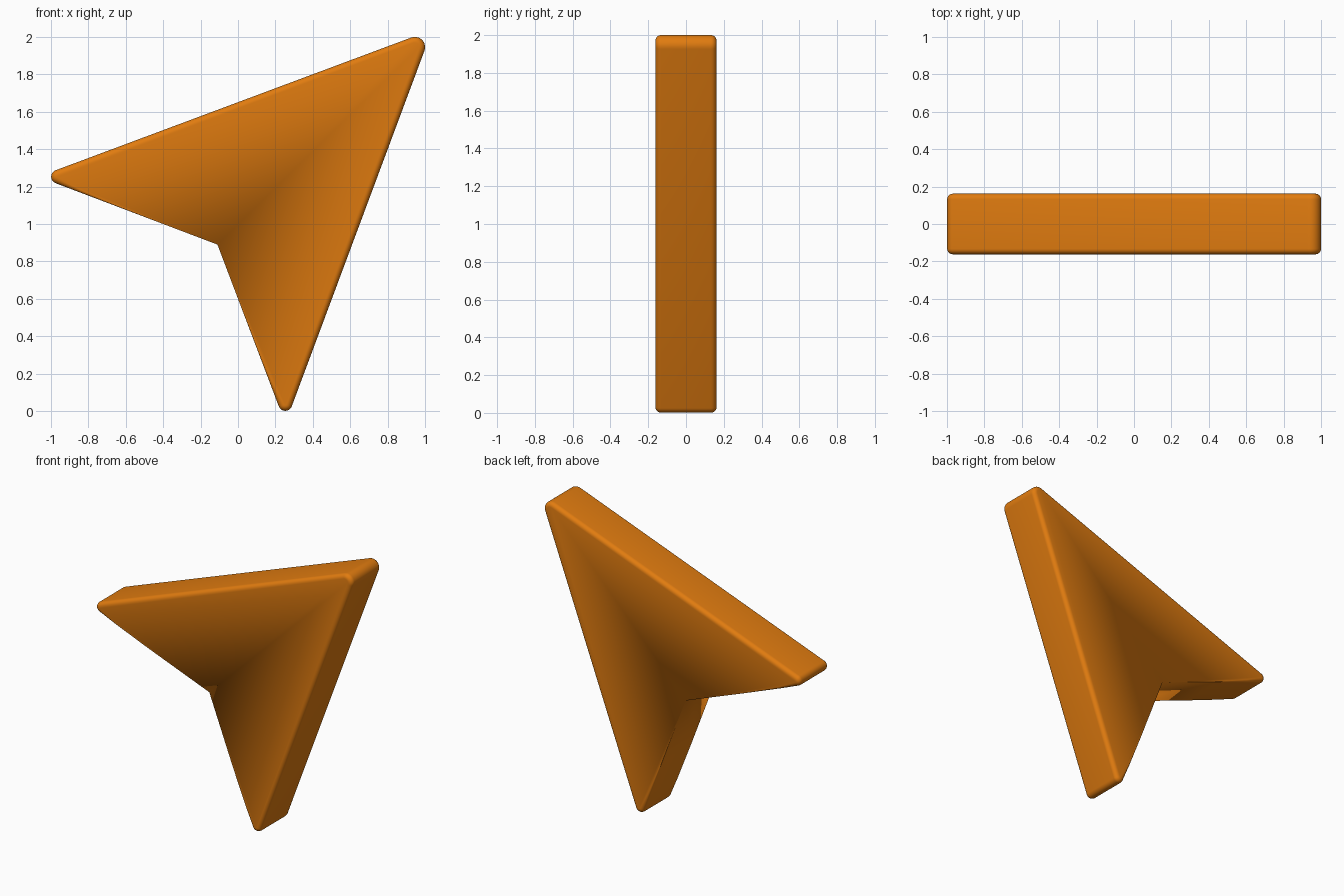
import bpy, bmesh, math
from mathutils import Vector

if "Cube" in bpy.data.objects:
    bpy.data.objects.remove(bpy.data.objects["Cube"])

HALF = 0.162     # half thickness
EDGE = 0.03      # edge rounding radius
STEPS = 6

# Sharp outline corners (x, z, tip radius): left, top, bottom, inner notch
corners = [(-1.067, 1.253, 0.037), (1.039, 2.039, 0.055),
           (0.253, -0.067, 0.037), (-0.11, 0.89, 0)]
pts = [Vector(c[:2]) for c in corners]


def tip(i, n=10):
    """Round one tip: list of (position, outward direction, edge rounding)."""
    p, r = pts[i], corners[i][2]
    u = (pts[i - 1] - p).normalized()
    v = (pts[(i + 1) % 4] - p).normalized()
    half = u.angle(v) / 2
    c = p + (u + v).normalized() * r / math.sin(half)
    n0 = (p + u * r / math.tan(half) - c).normalized()
    n1 = (p + v * r / math.tan(half) - c).normalized()
    out = []
    for k in range(n + 1):
        d = n0.slerp(n1, k / n)
        out.append((c + d * r, d, EDGE))
    return out


# Outline: the edge rounding fades out towards the sharp notch
left, top, bottom = tip(0), tip(1), tip(2)
notch = (pts[3], Vector((-1, -1)).normalized(), 0)


def fade(end, t, w):
    return (end[0].lerp(pts[3], t), end[1], w)


outline = (left + top + bottom
           + [fade(bottom[-1], 0.15, 0.015), fade(bottom[-1], 0.45, 0.004), notch,
              fade(left[0], 0.45, 0.004), fade(left[0], 0.15, 0.015)])

# Rings from the front face around the rounded edges to the back face
bm = bmesh.new()
angles = [math.pi / 2 * k / STEPS for k in range(STEPS + 1)]
rings = []
for side, seq in ((-1, angles), (1, angles[::-1])):
    for a in seq:
        ring = []
        for p, d, w in outline:
            q = p - d * w * (1 - math.sin(a))
            ring.append(bm.verts.new((q.x, side * (HALF - w * (1 - math.cos(a))), q.y)))
        rings.append(ring)
n = len(outline)
for r0, r1 in zip(rings, rings[1:]):
    for i in range(n):
        j = (i + 1) % n
        bm.faces.new((r0[i], r0[j], r1[j], r1[i]))
bm.faces.new(rings[0])
bm.faces.new(rings[-1])
bmesh.ops.remove_doubles(bm, verts=bm.verts, dist=1e-5)
bmesh.ops.recalc_face_normals(bm, faces=bm.faces)

mesh = bpy.data.meshes.new("pointer_arrow")
bm.to_mesh(mesh)
bm.free()
arrow = bpy.data.objects.new("pointer_arrow", mesh)
bpy.context.collection.objects.link(arrow)

# Orange material and smooth rounded edges
mat = bpy.data.materials.new("orange")
mat.diffuse_color = (0.75, 0.2, 0.005, 1)
mat.use_nodes = True
mat.node_tree.nodes["Principled BSDF"].inputs["Base Color"].default_value = mat.diffuse_color
mesh.materials.append(mat)
bpy.context.view_layer.objects.active = arrow
arrow.select_set(True)
bpy.ops.object.shade_smooth_by_angle(angle=math.radians(35))
